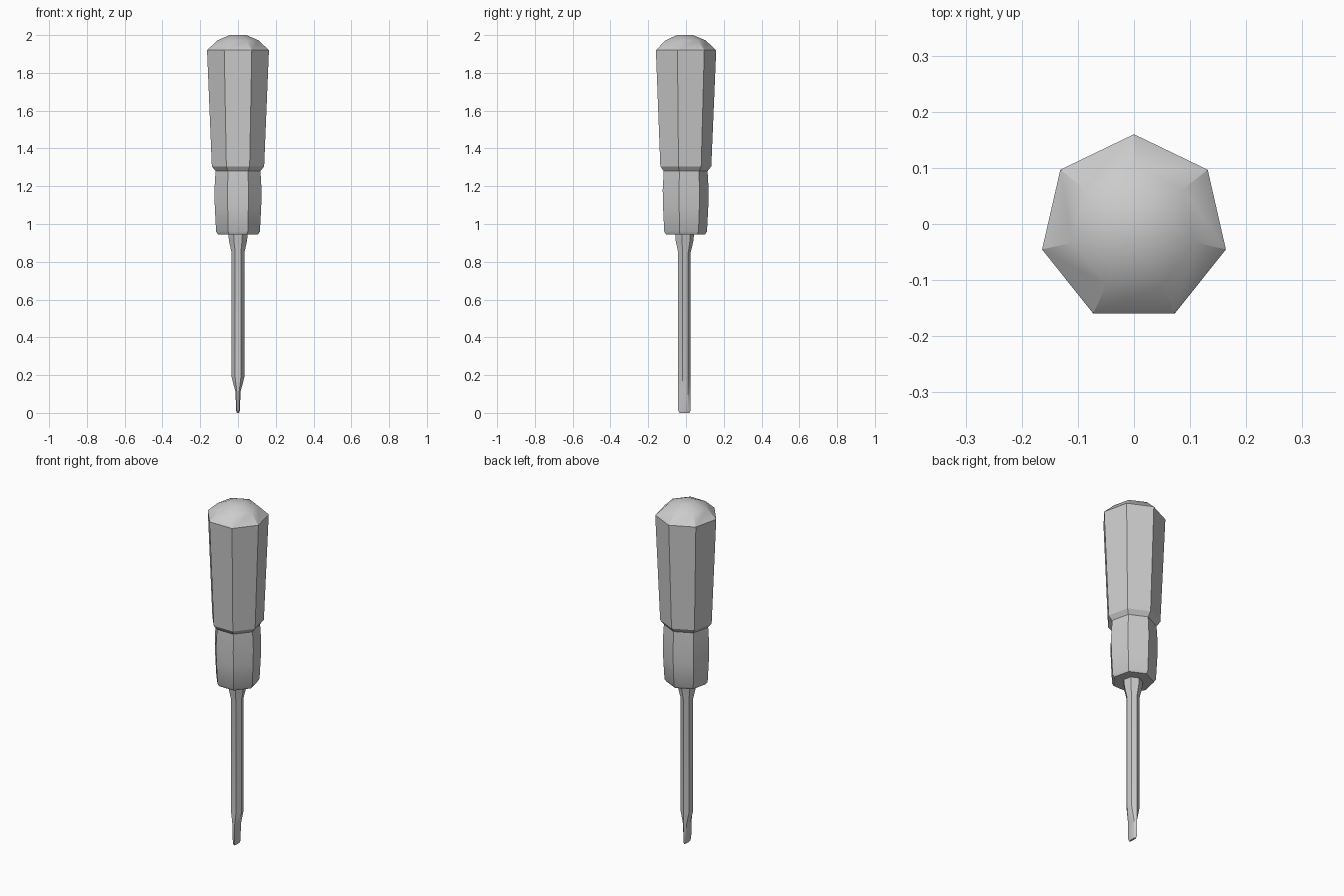
import bpy, bmesh, math

if "Cube" in bpy.data.objects:
    bpy.data.objects.remove(bpy.data.objects["Cube"])

SIDES = 7


def lathe(name, profile, y0, smooth=30):
    """Loft seven-sided rings; each row is (radius, z, x squash, y squash)."""
    bm = bmesh.new()
    rings = []
    for r, z, sx, sy in profile:
        ring = []
        for i in range(SIDES):
            a = math.pi / 2 + 2 * math.pi * i / SIDES
            ring.append(bm.verts.new((r * sx * math.cos(a), y0 + r * sy * math.sin(a), z)))
        rings.append(ring)
    for lo, hi in zip(rings, rings[1:]):
        for i in range(SIDES):
            j = (i + 1) % SIDES
            bm.faces.new((lo[i], lo[j], hi[j], hi[i]))
    bm.faces.new(rings[0][::-1])
    bm.faces.new(rings[-1])
    bmesh.ops.recalc_face_normals(bm, faces=bm.faces)
    mesh = bpy.data.meshes.new(name)
    bm.to_mesh(mesh)
    bm.free()
    ob = bpy.data.objects.new(name, mesh)
    bpy.context.collection.objects.link(ob)
    bpy.ops.object.select_all(action='DESELECT')
    ob.select_set(True)
    bpy.context.view_layer.objects.active = ob
    bpy.ops.object.shade_smooth_by_angle(angle=math.radians(smooth))
    return ob


# Handle: front grip, step, tapered main grip and domed cap
handle = [(0.109, 0.945), (0.119, 0.96), (0.126, 1.09), (0.128, 1.18), (0.122, 1.28),
          (0.142, 1.305), (0.168, 1.92), (0.112, 1.972), (0.045, 2.0)]
lathe("handle", [(r, z, 1, 1) for r, z in handle], -0.008)

# Shaft: blade flattened in x at the tip, flared collar under the handle
lathe("shaft_and_blade", [
    (0.035, 0.0, 0.18, 0.8),
    (0.035, 0.015, 0.31, 1),
    (0.035, 0.11, 0.38, 1),
    (0.035, 0.19, 1, 1),
    (0.035, 0.85, 1, 1),
    (0.049, 0.91, 1, 1),
    (0.053, 0.95, 1, 1),
], -0.010)
